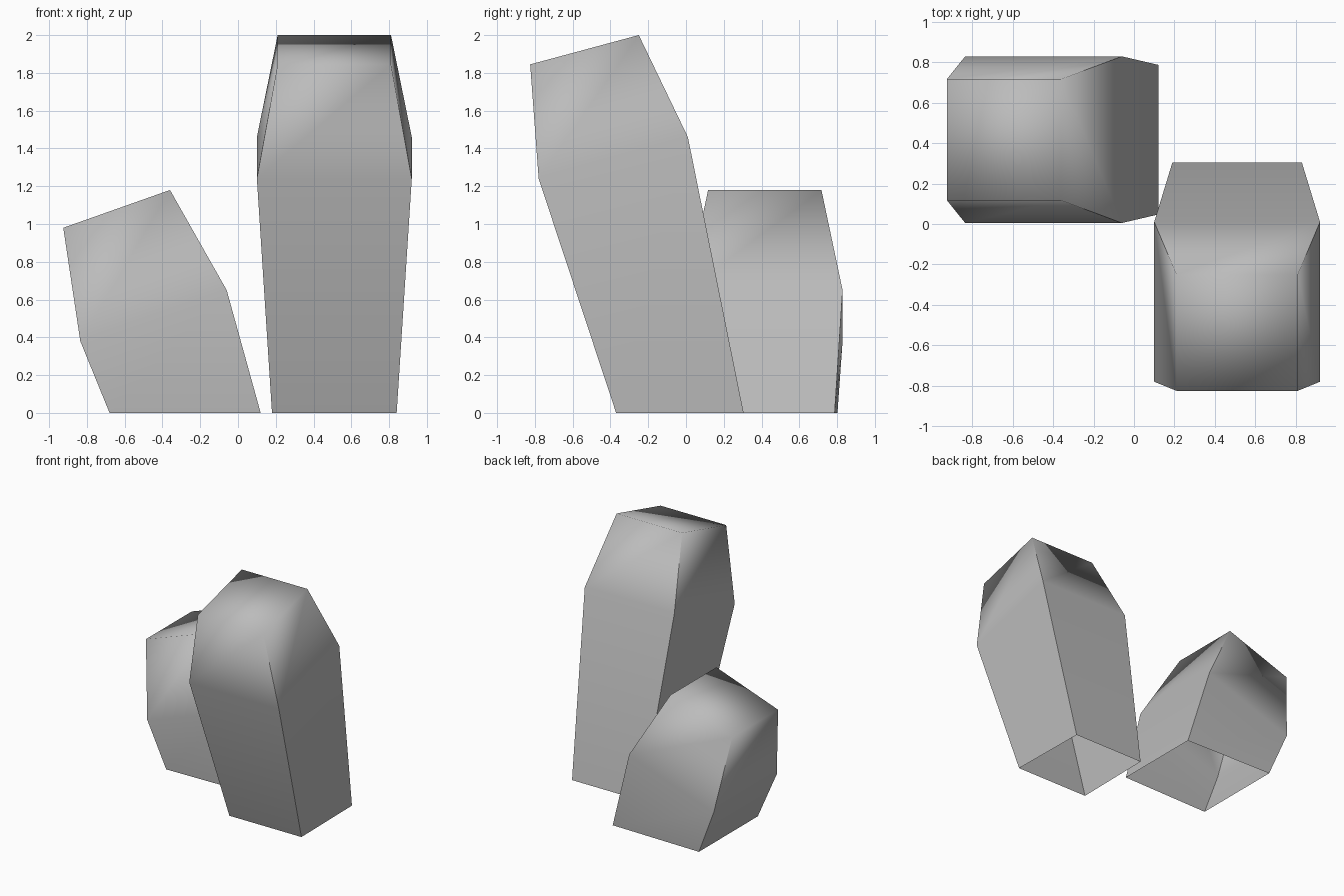
import bpy

if "Cube" in bpy.data.objects:
    bpy.data.objects.remove(bpy.data.objects["Cube"])

stone = bpy.data.materials.new("stone_grey")
stone.diffuse_color = (0.5, 0.5, 0.5, 1)
stone.use_nodes = True
stone.node_tree.nodes["Principled BSDF"].inputs["Base Color"].default_value = stone.diffuse_color


def make_rock(name, centre, rings, turned=False):
    """Loft a hollow, open-bottomed boulder that leans along its depth.
    Each ring: (depth, half width, height) for its front and its back edge."""
    verts = []
    for front, back in rings:
        for (d, w, z), sides in ((front, (-1, 1)), (back, (1, -1))):
            for s in sides:
                x, y = centre + s * w, d
                # a turned rock leans towards -x instead of -y
                verts.append((y, 2 * centre - x, z) if turned else (x, y, z))
    n = len(rings)
    faces = [(r * 4 + i, r * 4 + (i + 1) % 4,
              r * 4 + 4 + (i + 1) % 4, r * 4 + 4 + i)
             for r in range(n - 1) for i in range(4)]
    faces.append(tuple(range(4 * n - 4, 4 * n)))  # sloping cap

    mesh = bpy.data.meshes.new(name)
    mesh.from_pydata(verts, [], faces)
    mesh.materials.append(stone)
    mesh.shade_smooth()
    # crisp upright corners, soft cap and shoulders
    for e in mesh.edges:
        a, b = e.vertices
        e.use_edge_sharp = a // 4 != b // 4
    obj = bpy.data.objects.new(name, mesh)
    bpy.context.collection.objects.link(obj)
    return obj


# tall rock leaning to the front
make_rock("tall_rock", 0.51, [
    ((-0.37, 0.33, 0.0), (0.305, 0.32, 0.0)),
    ((-0.78, 0.41, 1.24), (0.01, 0.41, 1.46)),
    ((-0.825, 0.30, 1.845), (-0.25, 0.30, 2.0)),
])

# short rock leaning to the left
make_rock("short_rock", 0.417, [
    ((-0.68, 0.385, 0.0), (0.12, 0.37, 0.0)),
    ((-0.835, 0.412, 0.38), (-0.06, 0.412, 0.65)),
    ((-0.925, 0.30, 0.98), (-0.36, 0.30, 1.18)),
], turned=True)
